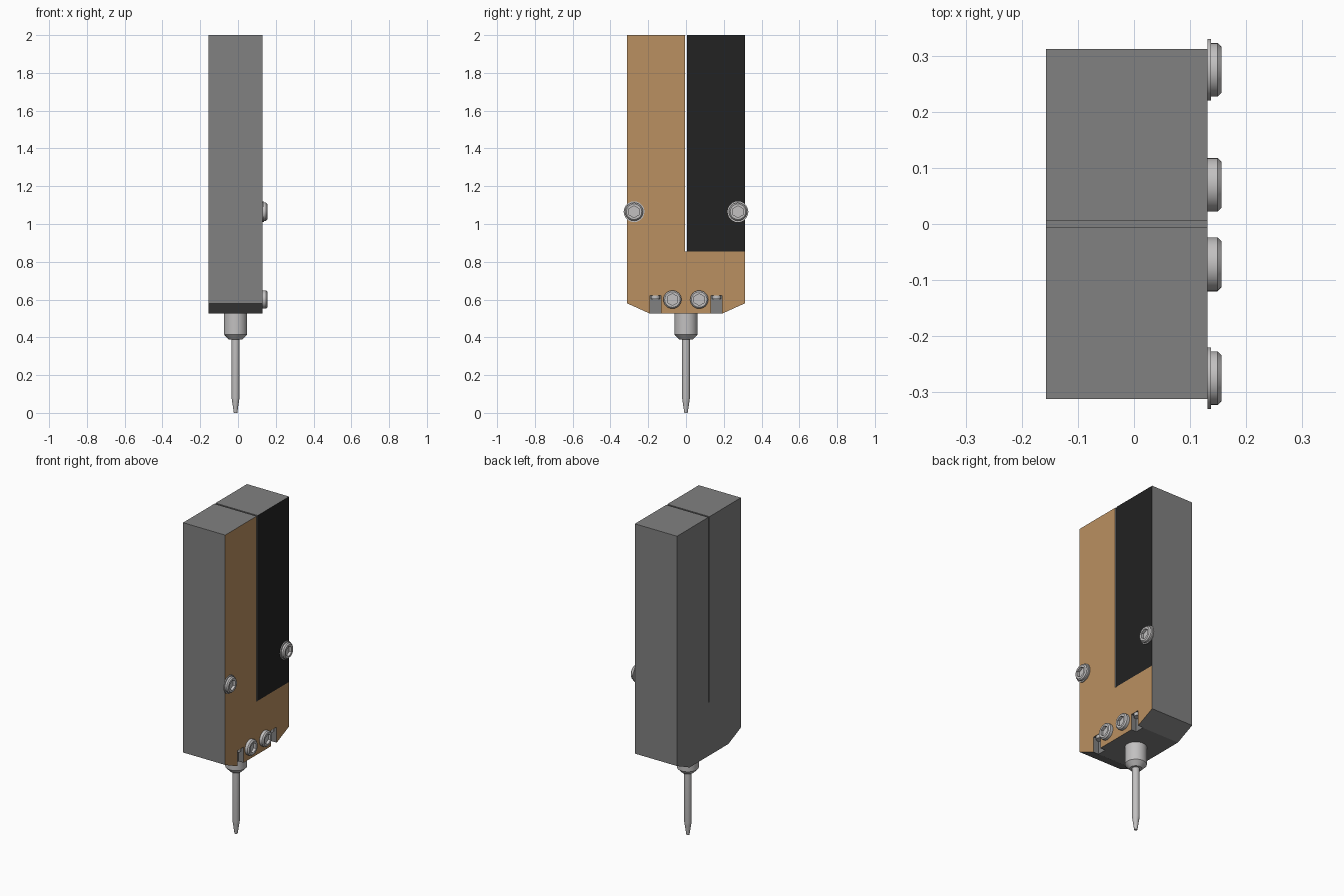
import bpy, bmesh, math
from mathutils import Matrix

if "Cube" in bpy.data.objects:
    bpy.data.objects.remove(bpy.data.objects["Cube"], do_unlink=True)


def material(name, rgb):
    m = bpy.data.materials.new(name)
    m.use_nodes = True
    m.diffuse_color = (*rgb, 1)
    m.node_tree.nodes["Principled BSDF"].inputs["Base Color"].default_value = (*rgb, 1)
    return m


GREY = material("housing grey", (0.22, 0.22, 0.22))
TAN = material("tan face", (0.49, 0.28, 0.12))
BLACK = material("black face", (0.016, 0.016, 0.016))
STEEL = material("steel", (0.54, 0.53, 0.53))

BACK, FACE = -0.157, 0.131      # x range of the housing
HALF, GAP = 0.312, 0.005        # half depth and half slot width
SPLIT, TOP, BASE = 0.855, 2.0, 0.525
AXIS = (BACK + FACE) / 2


def finish(bm, name, mats, smooth=False):
    bmesh.ops.recalc_face_normals(bm, faces=bm.faces)
    mesh = bpy.data.meshes.new(name)
    bm.to_mesh(mesh)
    bm.free()
    obj = bpy.data.objects.new(name, mesh)
    bpy.context.collection.objects.link(obj)
    for m in mats:
        mesh.materials.append(m)
    bpy.ops.object.select_all(action='DESELECT')
    obj.select_set(True)
    bpy.context.view_layer.objects.active = obj
    if smooth:
        bpy.ops.object.shade_smooth_by_angle(angle=math.radians(30))
    return obj


def prism(name, outline, mats, x0=BACK, x1=FACE):
    """Extrude a (y, z) outline along x; the +x face takes the last material."""
    bm = bmesh.new()
    face = bm.faces.new([bm.verts.new((x0, y, z)) for y, z in outline])
    new = bmesh.ops.extrude_face_region(bm, geom=[face])["geom"]
    bmesh.ops.translate(bm, vec=(x1 - x0, 0, 0),
                        verts=[v for v in new if isinstance(v, bmesh.types.BMVert)])
    bm.normal_update()
    for f in bm.faces:
        if f.calc_center_median().x > x1 - 0.001:
            f.material_index = len(mats) - 1
    return finish(bm, name, mats)


def rect(y0, y1, z0, z1):
    return [(y0, z0), (y1, z0), (y1, z1), (y0, z1)]


def lathe(name, profile, matrix, hex_from=99, sides=24):
    """Spin (radius, height) rings; rings from hex_from on are hexagonal."""
    bm = bmesh.new()
    rings = []
    for i, (r, h) in enumerate(profile):
        ring = []
        for k in range(sides):
            a = math.tau * k / sides
            rad = r
            if i >= hex_from:
                rad = r * math.cos(math.pi / 6) / math.cos(a % (math.pi / 3) - math.pi / 6)
            ring.append(bm.verts.new(matrix @ Matrix.Translation(
                (rad * math.cos(a), rad * math.sin(a), h)).translation))
        rings.append(ring)
    for lo, hi in zip(rings, rings[1:]):
        for k in range(sides):
            n = (k + 1) % sides
            bm.faces.new((lo[k], lo[n], hi[n], hi[k]))
    bm.faces.new(rings[0])
    bm.faces.new(rings[-1])
    return finish(bm, name, [STEEL], smooth=True)


# Two upper blocks with a through slot between them
prism("front_block", rect(-HALF, -GAP, SPLIT, TOP), [GREY, TAN])
prism("back_block", rect(GAP, HALF, SPLIT, TOP), [GREY, BLACK])

# Lower block with chamfered bottom edges
lower = prism("lower_block", [(-HALF, SPLIT), (-HALF, 0.58), (-0.19, BASE),
                              (0.19, BASE), (HALF, 0.58), (HALF, SPLIT)], [GREY, TAN])

# Notches in the lower edge, each with a small steel pin at its top
for side, label in ((-1, "front"), (1, "back")):
    y = side * 0.162
    cutter = prism("notch_cutter", rect(y - 0.029, y + 0.029, BASE - 0.05, 0.622),
                   [GREY], FACE - 0.035, FACE + 0.05)
    cutter.hide_render = True
    mod = lower.modifiers.new("notch", 'BOOLEAN')
    mod.operation, mod.solver, mod.object = 'DIFFERENCE', 'EXACT', cutter
    bpy.context.view_layer.objects.active = lower
    bpy.ops.object.modifier_apply(modifier=mod.name)
    bpy.data.objects.remove(cutter, do_unlink=True)
    lathe(label + "_notch_pin", [(0.024, 0.602), (0.024, 0.622)],
          Matrix.Translation((FACE - 0.026, y, 0)))

# Collar and needle
lathe("collar", [(0.061, BASE), (0.061, 0.415), (0.035, 0.388)],
      Matrix.Translation((AXIS, 0, 0)))
lathe("needle", [(0.021, 0.39), (0.021, 0.08), (0.018, 0.06), (0.009, 0)],
      Matrix.Translation((AXIS, 0, 0)))

# Socket screws on the +x face; the upper pair has washers
for label, y, z, washer in (("upper_front", -0.275, 1.065, True),
                            ("upper_back", 0.275, 1.065, True),
                            ("lower_front", -0.072, 0.6, False),
                            ("lower_back", 0.07, 0.6, False)):
    place = Matrix.Translation((FACE, y, z)) @ Matrix.Rotation(math.pi / 2, 4, 'Y')
    lathe(label + "_screw", [(0.048, 0), (0.048, 0.018), (0.041, 0.025),
                             (0.031, 0.025), (0.031, 0.008)], place, hex_from=3)
    if washer:
        lathe(label + "_washer", [(0.055, 0), (0.055, 0.006)], place)
